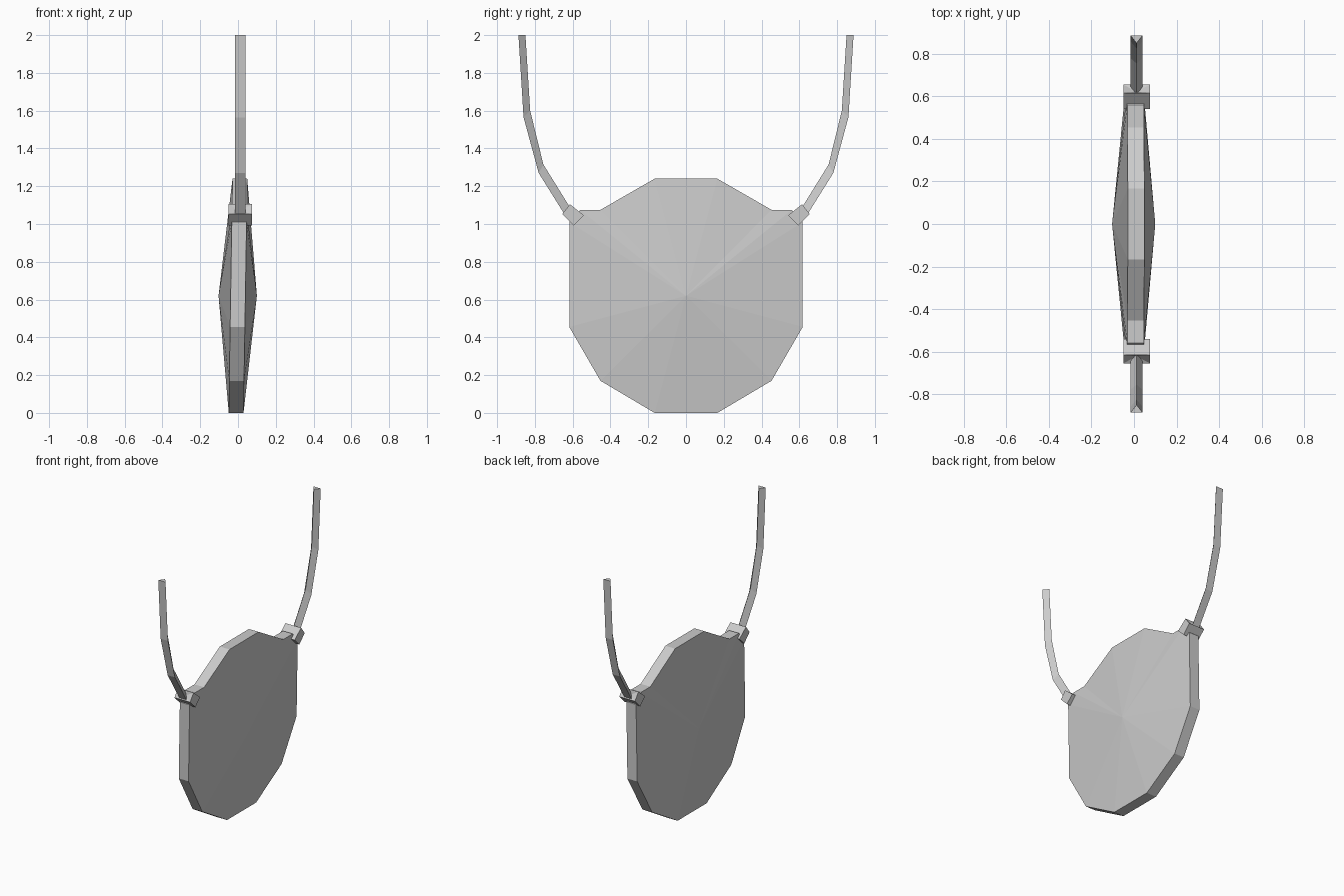
import bpy
from mathutils import Vector

if "Cube" in bpy.data.objects:
    bpy.data.objects.remove(bpy.data.objects["Cube"])


def make_mesh(name, verts, faces):
    mesh = bpy.data.meshes.new(name)
    mesh.from_pydata(verts, [], faces)
    mesh.update()
    obj = bpy.data.objects.new(name, mesh)
    bpy.context.collection.objects.link(obj)
    # consistent outward normals
    bpy.context.view_layer.objects.active = obj
    obj.select_set(True)
    bpy.ops.object.mode_set(mode='EDIT')
    bpy.ops.mesh.select_all(action='SELECT')
    bpy.ops.mesh.normals_make_consistent(inside=False)
    bpy.ops.object.mode_set(mode='OBJECT')
    obj.select_set(False)
    return obj


# Disc: twelve-sided outline with raised shoulders, domed to a point on both sides
MID = 0.62
half = [(0.166, 0.0), (0.453, 0.17), (0.618, 0.455), (0.618, 1.01),
        (0.56, 1.075), (0.453, 1.075), (0.166, 1.24)]
outline = half + [(-y, z) for y, z in reversed(half)]
n = len(outline)
verts = []
for side in (-1, 1):
    verts += [(side * 0.039 + 0.016 * (z - MID), y, z) for y, z in outline]
verts += [(-0.103, 0, MID), (0.1, 0, MID)]
faces = []
for i in range(n):
    j = (i + 1) % n
    faces += [(i, j, n + j, n + i), (j, i, 2 * n), (n + i, n + j, 2 * n + 1)]
make_mesh("disc", verts, faces)

# Strap paths: flat outer edge and inward ridge of a triangular section
outer = [(0.63, 1.03), (0.78, 1.27), (0.86, 1.565), (0.887, 2.0)]
ridge = [(0.60, 1.065), (0.755, 1.315), (0.825, 1.60), (0.85, 2.0)]
# Clasp corners, two inner then two outer
clasp = [(0.595, 0.992), (0.54, 1.045), (0.615, 1.105), (0.655, 1.052)]

for s, label in ((-1, "left"), (1, "right")):
    # Clasp block with its outer end pinched inward
    cv = [(x, s * y, z) for x in (-0.05, 0.075) for y, z in clasp]
    cv.append((0.012, s * 0.622, 1.07))
    make_mesh("clasp_" + label, cv, [
        (0, 1, 2, 3), (4, 5, 6, 7), (0, 1, 5, 4), (1, 2, 6, 5), (3, 0, 4, 7),
        (2, 3, 8), (3, 7, 8), (7, 6, 8), (6, 2, 8)])

    # Strap
    sv, sf = [], []
    for (oy, oz), (ry, rz) in zip(outer, ridge):
        sv += [(-0.017, s * oy, oz), (0.041, s * oy, oz), (0.012, s * ry, rz)]
    for k in range(len(outer) - 1):
        a = 3 * k
        for i in range(3):
            j = (i + 1) % 3
            sf.append((a + i, a + j, a + 3 + j, a + 3 + i))
    last = 3 * (len(outer) - 1)
    sf += [(0, 1, 2), (last, last + 1, last + 2)]
    make_mesh("strap_" + label, sv, sf)
